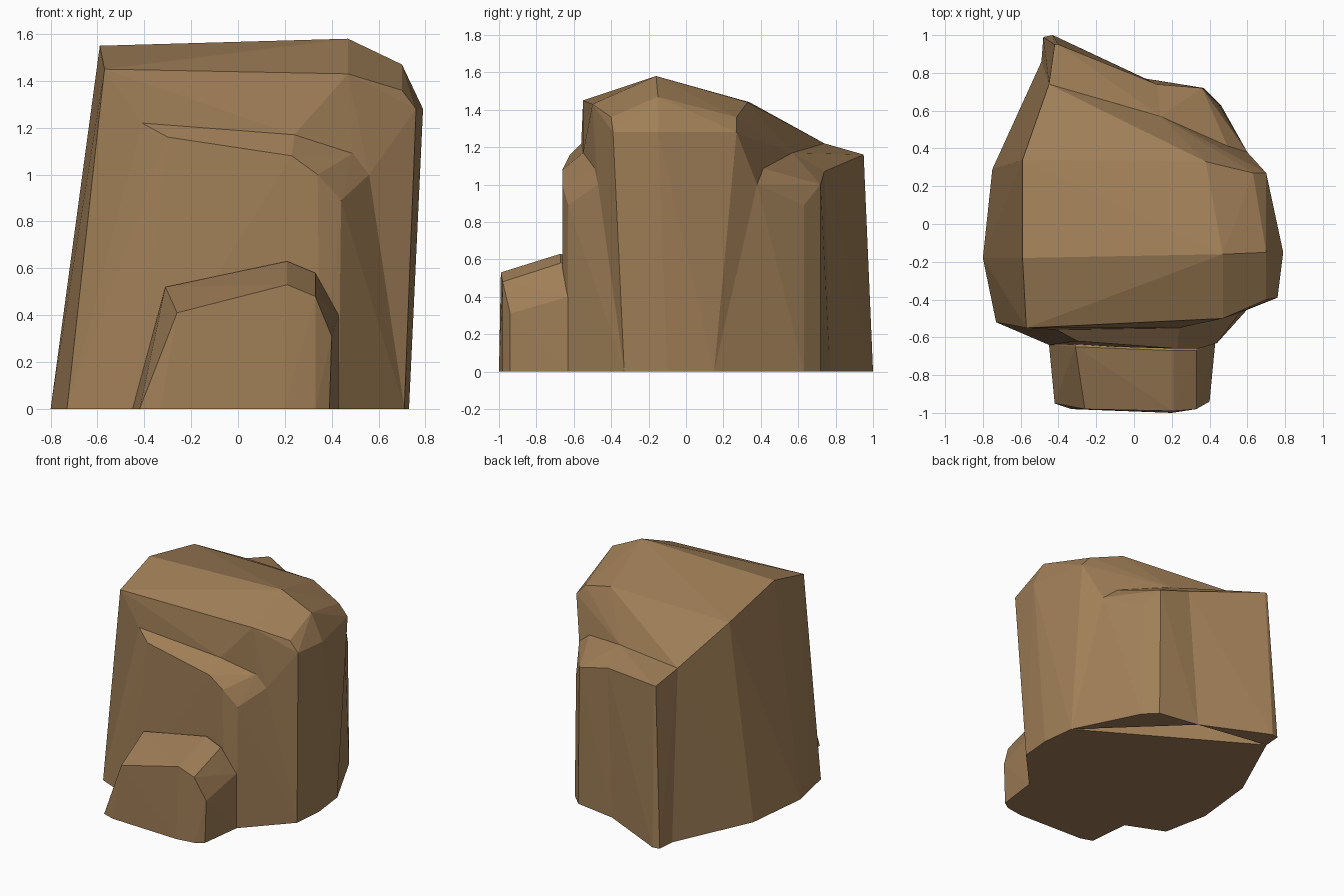
import bpy
import bmesh
from mathutils import Vector

default_cube = bpy.data.objects.get("Cube")
if default_cube:
    bpy.data.objects.remove(default_cube, do_unlink=True)


def make_material(name, colour):
    material = bpy.data.materials.new(name)
    material.use_nodes = True
    material.diffuse_color = colour
    shader = material.node_tree.nodes["Principled BSDF"]
    shader.inputs["Base Color"].default_value = colour
    shader.inputs["Roughness"].default_value = 0.9
    return material


stone = make_material("brown stone", (0.35, 0.21, 0.095, 1))


def grounded(outline):
    """Footprint corners placed on the floor."""
    return [(x, y, 0) for x, y in outline]


def pushed_in(points, offset):
    """Copies of points moved into the neighbouring rock so parts overlap."""
    return [tuple(Vector(point) + Vector(offset)) for point in points]


def chiselled_rock(name, points):
    """Flat faceted rock wrapped around its corner points."""
    bm = bmesh.new()
    for point in points:
        bm.verts.new(point)
    result = bmesh.ops.convex_hull(bm, input=bm.verts[:])
    unused = {item for item in result["geom_interior"] + result["geom_unused"]
              if isinstance(item, bmesh.types.BMVert)}
    bmesh.ops.delete(bm, geom=list(unused), context="VERTS")
    bmesh.ops.dissolve_limit(bm, angle_limit=0.01,
                             verts=bm.verts[:], edges=bm.edges[:])
    bmesh.ops.recalc_face_normals(bm, faces=bm.faces[:])
    mesh = bpy.data.meshes.new(name)
    bm.to_mesh(mesh)
    bm.free()
    mesh.materials.append(stone)
    rock = bpy.data.objects.new(name, mesh)
    bpy.context.collection.objects.link(rock)
    return rock


# Main boulder: ridge, bevelled front and back rims, footprint
ridge = [(-.59, -.18, 1.55), (.47, -.16, 1.58), (.7, -.15, 1.47), (.79, -.15, 1.28)]
front_rim = [(-.57, -.55, 1.45), (.47, -.5, 1.43), (.7, -.4, 1.36), (.76, -.39, 1.28)]
back_rim = [(-.59, .34, 1.44), (.38, .33, 1.44), (.63, .27, 1.36), (.7, .27, 1.28)]

# Creases where the front and back ledges meet the boulder
front_crease = [(-.41, -.56, 1.22), (.24, -.55, 1.17), (.49, -.49, 1.09), (.56, -.47, 1)]
back_crease = [(-.45, .74, 1.22), (.14, .57, 1.17), (.5, .4, 1.09), (.6, .38, 1)]

left_front, left_back = (-.73, -.52), (-.49, .86)
right_front, right_back = (.71, -.33), (.7, .15)
footprint = grounded([left_front, (-.8, -.18), (-.75, .29), left_back,
                      right_back, (.73, -.1), right_front])
chiselled_rock("main_boulder",
               ridge + front_rim + back_rim + front_crease + back_crease + footprint)

# Front ledge: a low slab standing against the front of the boulder
front_lip = [(-.3, -.62, 1.16), (.23, -.66, 1.08), (.34, -.66, 1), (.44, -.63, .89)]
front_foot = grounded([left_front, (-.45, -.64), (.35, -.66), (.43, -.63), right_front])
chiselled_rock("front_ledge", front_crease + front_lip + front_foot)

# Back ledge: two slabs meeting at a shallow inward corner
corner_top, corner_foot = (.12, .74, 1.07), (.06, .77)
back_tip = [(-.42, .95, 1.16), (-.4, .95, 1.16)]
long_foot = grounded([left_back, (-.48, .99), (-.43, 1), corner_foot])
chiselled_rock("back_ledge_long",
               back_crease[:2] + back_tip + [corner_top] + long_foot)

short_lip = [corner_top, (.36, .72, 1), (.45, .63, .89)]
short_foot = grounded([corner_foot, (.37, .72), (.46, .63), right_back])
chiselled_rock("back_ledge_short", back_crease[1:] + short_lip + short_foot)

# Front step: small block at the foot of the front ledge
step_back = [(-.31, -.65, .52), (.21, -.67, .63), (.33, -.67, .58), (.43, -.63, .4)]
step_front = [(-.26, -.98, .41), (.21, -.99, .53), (.33, -.98, .48), (.4, -.94, .31)]
step_foot = grounded([(-.45, -.64), (-.42, -.95), (-.33, -.98), (.2, -1),
                      (.33, -.98), (.39, -.94), (.43, -.63)])
chiselled_rock("front_step", step_back + step_front + step_foot
               + pushed_in(step_back, (0, .1, -.05)))
